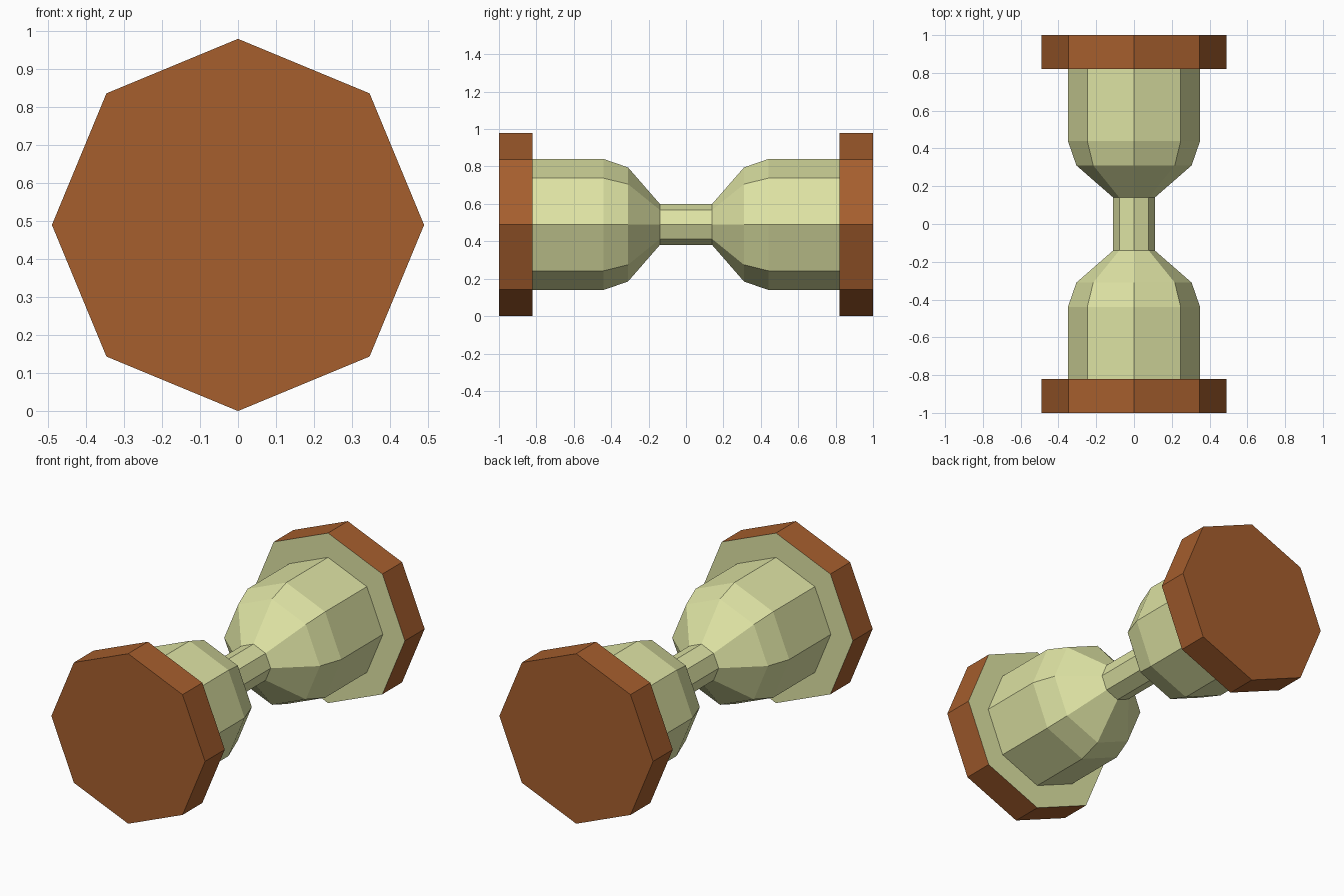
import bpy
import bmesh
from math import cos, sin, pi

if "Cube" in bpy.data.objects:
    bpy.data.objects.remove(bpy.data.objects["Cube"])

SIDES = 8
RADIUS = 0.49      # end plate radius, also the height of the axis
PLATE_Y = 0.82     # inner side of each end plate


def material(name, color):
    mat = bpy.data.materials.new(name)
    mat.diffuse_color = (*color, 1)
    mat.use_nodes = True
    mat.node_tree.nodes["Principled BSDF"].inputs["Base Color"].default_value = mat.diffuse_color
    return mat


def lathe(name, profile, mat, close_start=False, close_end=False):
    """Spin (radius, y) points around the y axis, with flat octagonal faces."""
    bm = bmesh.new()
    rings = [[bm.verts.new((r * cos(2 * pi * k / SIDES), y, r * sin(2 * pi * k / SIDES)))
              for k in range(SIDES)] for r, y in profile]
    for a, b in zip(rings, rings[1:]):
        for k in range(SIDES):
            n = (k + 1) % SIDES
            bm.faces.new((a[k], b[k], b[n], a[n]))
    if close_start:
        bm.faces.new(rings[0])
    if close_end:
        bm.faces.new(rings[-1][::-1])
    mesh = bpy.data.meshes.new(name)
    bm.to_mesh(mesh)
    bm.free()
    mesh.materials.append(mat)
    obj = bpy.data.objects.new(name, mesh)
    obj.location.z = RADIUS
    bpy.context.collection.objects.link(obj)
    return obj


wood = material("wood", (0.38, 0.113, 0.027))
glass = material("pale_glass", (0.73, 0.77, 0.37))

# Glass body: pale plate lining, bulb, shoulder and neck, mirrored along y
half = [(RADIUS, PLATE_Y), (0.35, PLATE_Y), (0.35, 0.44), (0.305, 0.31), (0.11, 0.14)]
lathe("glass_body", [(r, -y) for r, y in half] + half[::-1], glass)

# Wooden end plates; the glass lining closes their inner sides
lathe("front_plate", [(RADIUS, -1), (RADIUS, -PLATE_Y)], wood, close_start=True)
lathe("back_plate", [(RADIUS, PLATE_Y), (RADIUS, 1)], wood, close_end=True)
